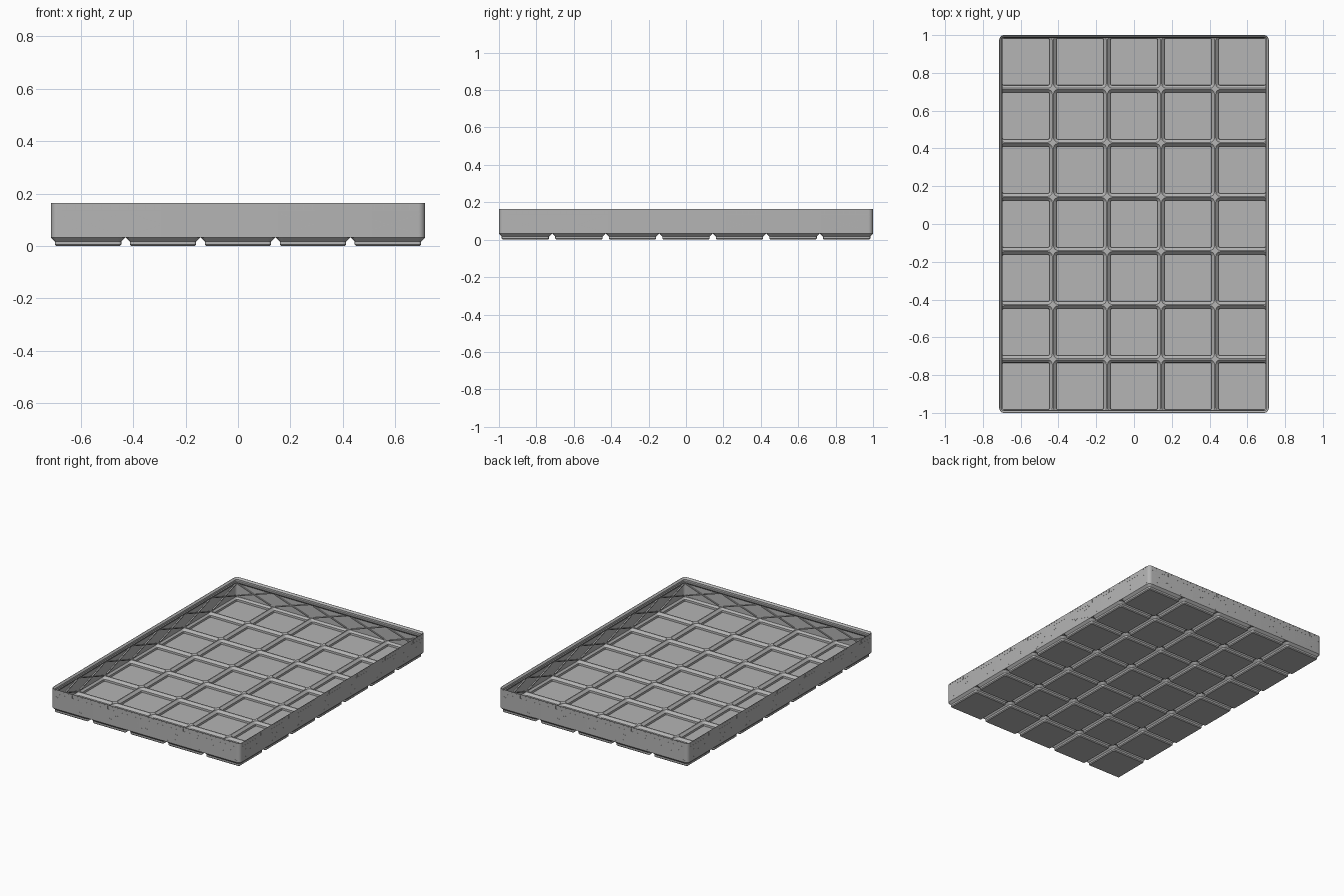
import bpy, bmesh, math
from mathutils import Vector, Matrix

if "Cube" in bpy.data.objects:
    bpy.data.objects.remove(bpy.data.objects["Cube"])

U = 2 / 293.5            # working unit to scene scale
PITCH, NX, NY = 42, 5, 7
HX, HY = 104.75, 146.75  # half outer size of the tray
TOP = 24.2

grey = bpy.data.materials.new("light grey plastic")
grey.diffuse_color = (0.46, 0.46, 0.46, 1)
grey.use_nodes = True
grey.node_tree.nodes["Principled BSDF"].inputs["Base Color"].default_value = grey.diffuse_color


def loop(hx, hy, r, z, cx=0, cy=0, n=5):
    """Rounded rectangle as a list of points, n+1 per corner."""
    pts = []
    for k, (sx, sy) in enumerate([(1, 1), (-1, 1), (-1, -1), (1, -1)]):
        for i in range(n + 1):
            a = math.pi / 2 * (k + i / n)
            pts.append(Vector((cx + sx * (hx - r) + r * math.cos(a),
                               cy + sy * (hy - r) + r * math.sin(a), z)))
    return pts


def loft(bm, loops, cap_start=False, cap_end=False, closed=False):
    rings = [[bm.verts.new(p) for p in l] for l in loops]
    n = len(rings[0])
    pairs = list(zip(rings, rings[1:])) + ([(rings[-1], rings[0])] if closed else [])
    for a, b in pairs:
        for i in range(n):
            j = (i + 1) % n
            bm.faces.new((a[i], a[j], b[j], b[i]))
    if cap_start:
        bm.faces.new(rings[0][::-1])
    if cap_end:
        bm.faces.new(rings[-1])


def finish(bm, name, smooth=True):
    bmesh.ops.scale(bm, vec=(U, U, U), verts=bm.verts)
    bmesh.ops.remove_doubles(bm, verts=bm.verts, dist=1e-5)
    bmesh.ops.recalc_face_normals(bm, faces=bm.faces)
    me = bpy.data.meshes.new(name)
    bm.to_mesh(me)
    bm.free()
    me.materials.append(grey)
    ob = bpy.data.objects.new(name, me)
    bpy.context.collection.objects.link(ob)
    if smooth:
        bpy.context.view_layer.objects.active = ob
        ob.select_set(True)
        bpy.ops.object.shade_smooth_by_angle(angle=math.radians(30))
        ob.select_set(False)


def box(bm, size, mat):
    bmesh.ops.create_cube(bm, size=1, matrix=mat @ Matrix.Diagonal((*size, 1)))


def web(bm, ring, cx, cy, z):
    """Flat frame from a rounded cell opening out to the square cell edge."""
    m = len(ring) // 4
    h = PITCH / 2

    def outer(k):
        sx, sy = [(1, 1), (-1, 1), (-1, -1), (1, -1)][k % 4]
        x, y = cx + sx * h, cy + sy * h
        if abs(x) > HX and abs(y) > HY:      # tray corner stays rounded
            return ring[(k % 4) * m + m // 2]
        return Vector((max(-HX, min(HX, x)), max(-HY, min(HY, y)), z))

    def face(pts):
        bm.faces.new([bm.verts.new(p) for p in pts])
    for k in range(4):
        o = outer(k)
        for i in range(m - 1):
            a, b = ring[k * m + i], ring[k * m + i + 1]
            if (o - a).length > 1e-3 and (o - b).length > 1e-3:
                face((a, b, o))
        face((ring[k * m + m - 1], ring[(k + 1) % 4 * m], outer(k + 1), o))


# Hollow stepped feet, joined by a thin web
bm = bmesh.new()
for ix in range(NX):
    for iy in range(NY):
        cx, cy = (ix - (NX - 1) / 2) * PITCH, (iy - (NY - 1) / 2) * PITCH
        foot = [loop(h, h, h - 17, z, cx, cy)
                for h, z in [(17.8, 0), (18.6, .8), (18.6, 2.6), (20.75, 4.75)]]
        cup = [loop(h, h, h - 17, z, cx, cy)
               for h, z in [(18.2, 1), (18.3, 2.95), (20.5, 5.15)]]
        loft(bm, foot, cap_start=True)
        loft(bm, cup, cap_start=True)
        web(bm, foot[-1], cx, cy, 4.75)
        web(bm, cup[-1], cx, cy, 5.15)
finish(bm, "floor_cells", smooth=False)

# Outer wall with a stacking lip: (inset, height) cross-section
bm = bmesh.new()
section = [(0, 4.75), (0, TOP), (.3, TOP), (1.8, TOP - 1.6), (1.8, TOP - 3.4),
           (2.4, TOP - 4), (2.4, TOP - 4.6), (.95, TOP - 6.2), (.95, 4.75)]
loft(bm, [loop(HX - d, HY - d, 3.75 - d, z) for d, z in section], closed=True)
finish(bm, "wall_and_lip")

# Each side: (length in cells, distance from centre, turn)
SIDES = [(NX, HY, 0), (NY, HX, 90), (NX, HY, 180), (NY, HX, 270)]
LOW, HIGH = 5.2, 19
RISE = HIGH - LOW
SLOPE = math.atan2(RISE, PITCH)
DIAG = math.hypot(RISE, PITCH)

ribs, marks, ticks = bmesh.new(), bmesh.new(), bmesh.new()
for cells, dist, turn in SIDES:
    rot = Matrix.Rotation(math.radians(turn), 4, 'Z')
    for c in range(cells):
        mid = (c - (cells - 1) / 2) * PITCH
        for s in (-1, 1):
            tilt = Matrix.Rotation(s * SLOPE, 4, 'Y')
            # Crossed ribs inside the wall
            box(ribs, (DIAG - 6, 1.3, .8), rot
                @ Matrix.Translation((mid, -dist + 1.5, (LOW + HIGH) / 2)) @ tilt)
            # Dashed crosses on the outside
            for i in range(-8, 9):
                box(marks, (.9, .12, .25), rot
                    @ Matrix.Translation((mid, -dist, (LOW + HIGH) / 2))
                    @ tilt @ Matrix.Translation((i * 2.3, 0, 0)))
    # Fine ticks and two lines around the lip
    length = cells * PITCH - 8
    count = round(length / 4.9)
    for i in range(count + 1):
        box(ticks, (.3, .12, 2.8), rot
            @ Matrix.Translation((-length / 2 + i * length / count, -dist, TOP - 2.6)))
    for z in (TOP - 1, TOP - 4.2):
        box(ticks, (length, .12, .3), rot @ Matrix.Translation((0, -dist, z)))
finish(ribs, "inner_cross_ribs", smooth=False)
finish(marks, "outer_dashes", smooth=False)
finish(ticks, "lip_ticks", smooth=False)
